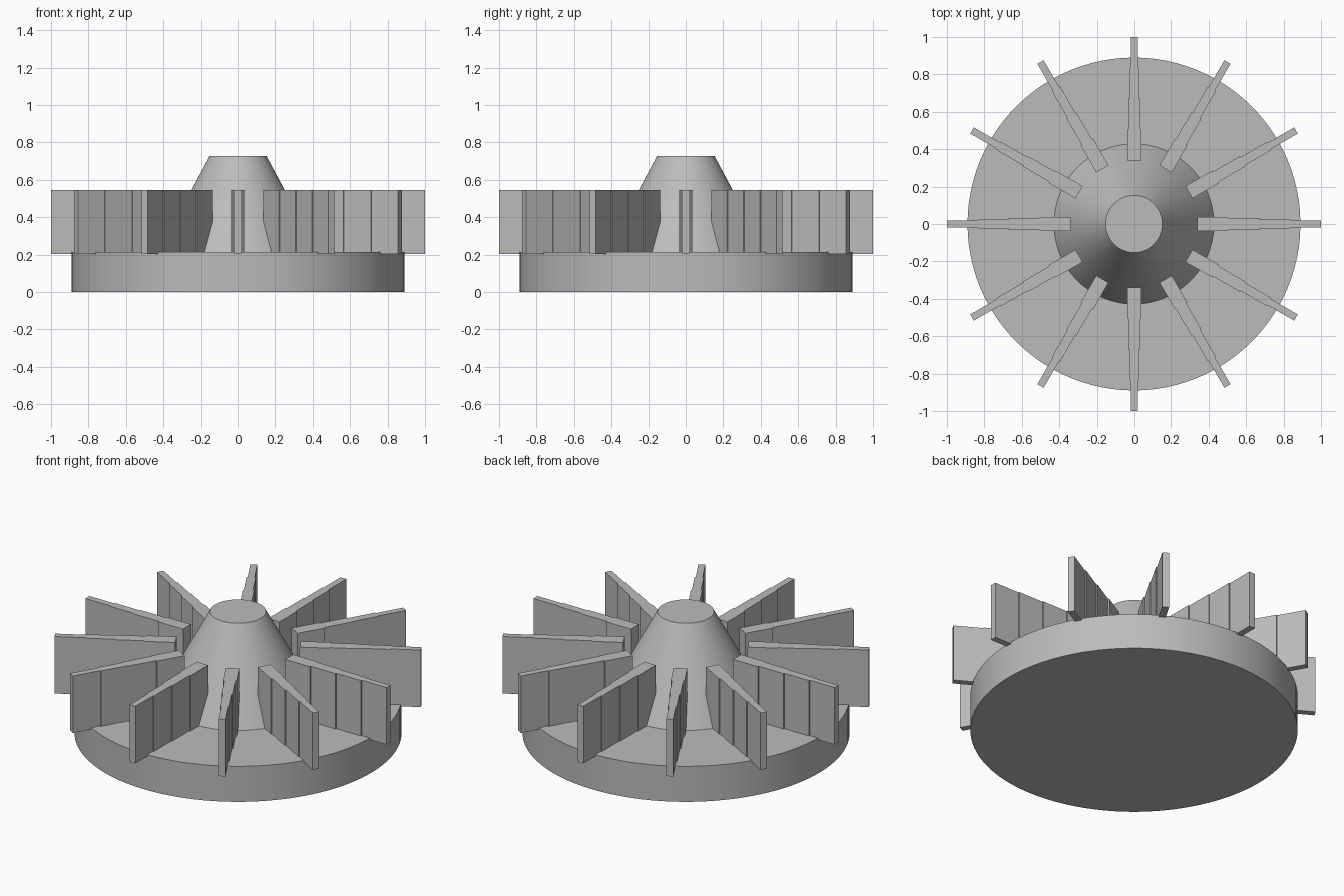
import bpy, bmesh, math
from mathutils import Matrix

cube = bpy.data.objects.get("Cube")
if cube:
    bpy.data.objects.remove(cube, do_unlink=True)

grey = bpy.data.materials.new("plain grey")
grey.use_nodes = True
colour = (0.5, 0.5, 0.5, 1)
grey.diffuse_color = colour
grey.node_tree.nodes["Principled BSDF"].inputs["Base Color"].default_value = colour


def round_part(name, r_low, r_high, z_low, z_high):
    bpy.ops.mesh.primitive_cone_add(vertices=96, radius1=r_low, radius2=r_high,
                                    depth=z_high - z_low,
                                    location=(0, 0, (z_low + z_high) / 2))
    part = bpy.context.object
    part.name = name
    part.data.materials.append(grey)
    bpy.ops.object.shade_smooth_by_angle(angle=math.radians(30))
    return part


# Base disc and tapered hub
round_part("base_disc", 0.89, 0.89, 0, 0.213)
round_part("hub", 0.43, 0.153, 0.21, 0.728)

# Blade: a stepped outline, thinning outwards, extruded upwards
R_IN, R_OUT, Z_LOW, Z_HIGH = 0.34, 1.0, 0.203, 0.545
half_widths = [0.038, 0.031, 0.025, 0.019]
step = (R_OUT - R_IN) / len(half_widths)
side = []
for i, h in enumerate(half_widths):
    side += [(R_IN + i * step, h), (R_IN + (i + 1) * step, h)]
outline = [(r, -h) for r, h in side] + [(r, h) for r, h in reversed(side)]

bm = bmesh.new()
face = bm.faces.new([bm.verts.new((x, y, Z_LOW)) for x, y in outline])
result = bmesh.ops.extrude_face_region(bm, geom=[face])
top = [v for v in result["geom"] if isinstance(v, bmesh.types.BMVert)]
bmesh.ops.translate(bm, verts=top, vec=(0, 0, Z_HIGH - Z_LOW))
bmesh.ops.recalc_face_normals(bm, faces=bm.faces)
blade_mesh = bpy.data.meshes.new("blade")
bm.to_mesh(blade_mesh)
bm.free()
blade_mesh.materials.append(grey)

# Ring of twelve blades
COUNT = 12
for i in range(COUNT):
    blade = bpy.data.objects.new(f"blade_{i + 1}", blade_mesh)
    blade.matrix_world = Matrix.Rotation(i * math.tau / COUNT, 4, "Z")
    bpy.context.collection.objects.link(blade)
